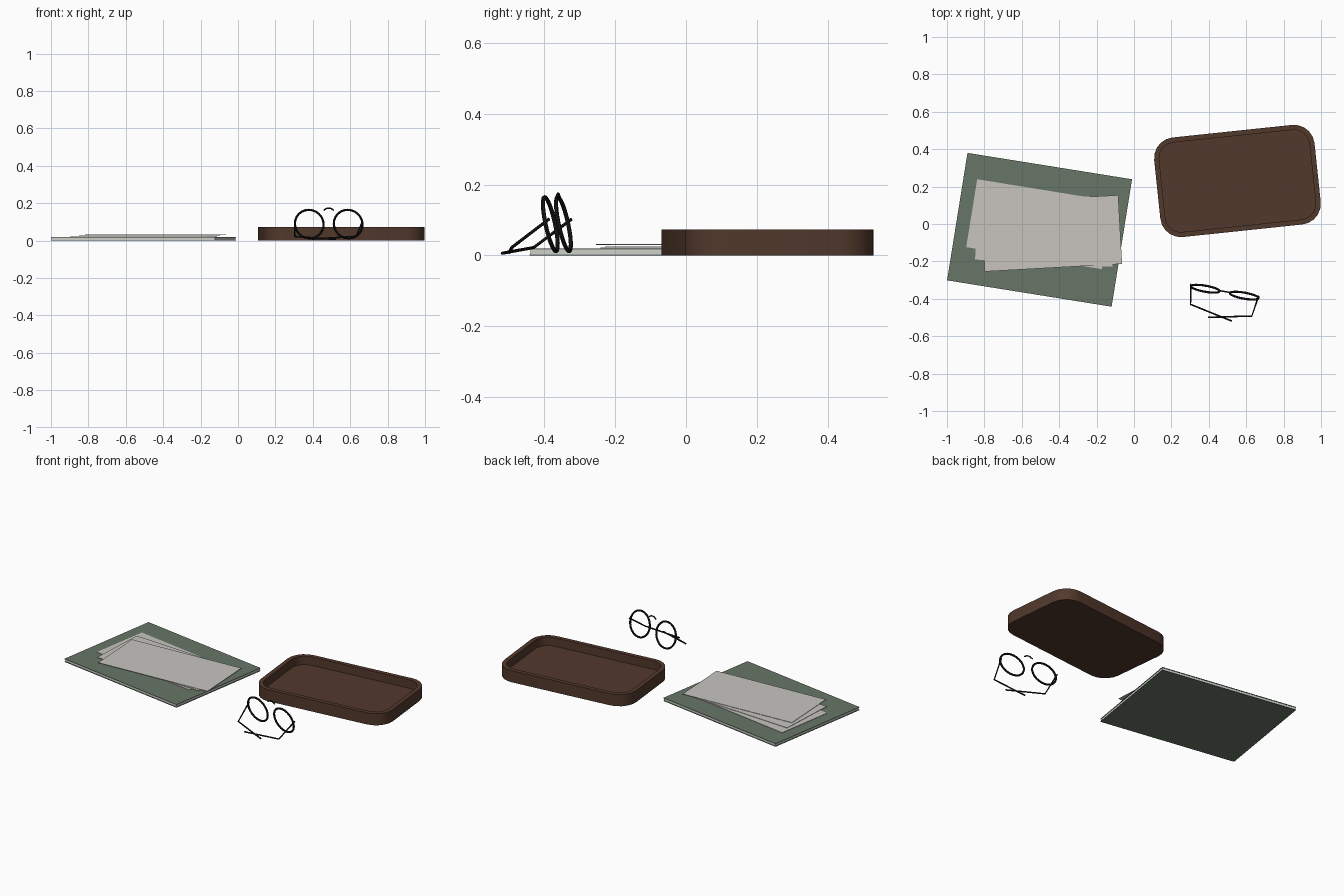
import bpy, bmesh, math
from mathutils import Matrix, Vector

if "Cube" in bpy.data.objects:
    bpy.data.objects.remove(bpy.data.objects["Cube"])


def material(name, r, g, b):
    m = bpy.data.materials.new(name)
    m.diffuse_color = (r, g, b, 1)
    m.use_nodes = True
    m.node_tree.nodes["Principled BSDF"].inputs["Base Color"].default_value = m.diffuse_color
    return m


GREEN = material("muted green", 0.14, 0.183, 0.135)
PAGES = material("page edge grey", 0.60, 0.62, 0.58)
PAPER = material("loose paper", 0.58, 0.56, 0.53)
WOOD = material("dark brown", 0.084, 0.040, 0.025)
BLACK = material("black frame", 0.010, 0.010, 0.011)


def finish(name, bm, mat, smooth=False):
    bmesh.ops.recalc_face_normals(bm, faces=bm.faces)
    me = bpy.data.meshes.new(name)
    bm.to_mesh(me)
    bm.free()
    me.materials.append(mat)
    ob = bpy.data.objects.new(name, me)
    bpy.context.collection.objects.link(ob)
    if smooth:
        bpy.context.view_layer.objects.active = ob
        ob.select_set(True)
        bpy.ops.object.shade_smooth_by_angle(angle=math.radians(35))
        ob.select_set(False)
    return ob


def slab(name, x, y, z0, z1, w, h, deg, mat):
    bm = bmesh.new()
    bmesh.ops.create_cube(bm, size=1)
    bmesh.ops.scale(bm, vec=(w, h, z1 - z0), verts=bm.verts)
    ob = finish(name, bm, mat)
    ob.location = (x, y, (z0 + z1) / 2)
    ob.rotation_euler.z = math.radians(deg)
    return ob


def tube(name, pts, r, mat, closed=False, sides=8):
    """Sweep a round section along a path."""
    bm = bmesh.new()
    pts = [Vector(p) for p in pts]
    n = len(pts)
    rings = []
    for i, p in enumerate(pts):
        a = pts[(i - 1) % n] if closed or i > 0 else p
        b = pts[(i + 1) % n] if closed or i < n - 1 else p
        t = (b - a).normalized()
        up = Vector((0, 0, 1)) if not closed else Vector((0, 1, 0))
        u = t.cross(up).normalized()
        v = u.cross(t)
        rings.append([bm.verts.new(p + r * (u * math.cos(q) + v * math.sin(q)))
                      for q in (2 * math.pi * k / sides for k in range(sides))])
    for i in range(n if closed else n - 1):
        A, B = rings[i], rings[(i + 1) % n]
        for k in range(sides):
            m = (k + 1) % sides
            bm.faces.new((A[k], A[m], B[m], B[k]))
    if not closed:
        bm.faces.new(rings[0])
        bm.faces.new(rings[-1])
    return finish(name, bm, mat, True)


# Closed notebook: two covers with a page block between
NX, NY, NR = -0.505, -0.031, -9.1
slab("notebook_bottom_cover", NX, NY, 0.0, 0.003, 0.891, 0.690, NR, GREEN)
slab("notebook_pages", NX, NY, 0.003, 0.017, 0.885, 0.684, NR, PAGES)
slab("notebook_top_cover", NX, NY, 0.017, 0.020, 0.891, 0.690, NR, GREEN)

# Three fanned loose sheets
for i in range(3):
    top = 0.0222 + 0.0048 * i
    slab(f"loose_sheet_{i + 1}", -0.505 + 0.032 * i, -0.001 - 0.0245 * i,
         top - 0.0022, top, 0.735, 0.368, -9.2 + 6.2 * i, PAPER)


# Tray with rounded corners
def rounded(bm, w, h, r, z, seg=5):
    vs = []
    for c, (sx, sy) in enumerate(((1, 1), (-1, 1), (-1, -1), (1, -1))):
        for k in range(seg + 1):
            a = math.pi / 2 * (c + k / seg)
            vs.append(bm.verts.new((sx * (w / 2 - r) + r * math.cos(a),
                                    sy * (h / 2 - r) + r * math.sin(a), z)))
    return vs


bm = bmesh.new()
W, H, R, T = 0.862, 0.535, 0.11, 0.027
loops = [rounded(bm, W, H, R, 0), rounded(bm, W, H, R, 0.073),
         rounded(bm, W - 2 * T, H - 2 * T, R - T, 0.073),
         rounded(bm, W - 2 * T, H - 2 * T, R - T, 0.02)]
for A, B in zip(loops, loops[1:]):
    for k in range(len(A)):
        m = (k + 1) % len(A)
        bm.faces.new((A[k], A[m], B[m], B[k]))
bm.faces.new(loops[0])
bm.faces.new(loops[-1])
tray = finish("tray", bm, WOOD, True)
tray.location = (0.553, 0.23, 0)
tray.rotation_euler.z = math.radians(6)

# Glasses rims, leaning forward
N = 24
for side, x, y in (("left", 0.381, -0.346), ("right", 0.589, -0.383)):
    ring = [(0.078 * math.cos(2 * math.pi * k / N), 0,
             0.078 * math.sin(2 * math.pi * k / N)) for k in range(N)]
    rim = tube(side + "_rim", ring, 0.006, BLACK, closed=True)
    rim.location = (x, y, 0.088)
    rim.rotation_euler = (math.radians(12), 0, math.radians(-10))

# Bridge arch
tube("bridge", [(0.458, -0.356, 0.162), (0.472, -0.359, 0.171),
                (0.485, -0.361, 0.174), (0.498, -0.363, 0.171),
                (0.512, -0.366, 0.162)], 0.004, BLACK)

# Folded temples
tube("left_temple", [(0.303, -0.322, 0.103), (0.303, -0.43, 0.022),
                     (0.523, -0.519, 0.006)], 0.0045, BLACK)
tube("right_temple", [(0.666, -0.386, 0.103), (0.63, -0.492, 0.022),
                      (0.395, -0.499, 0.008)], 0.0045, BLACK)
